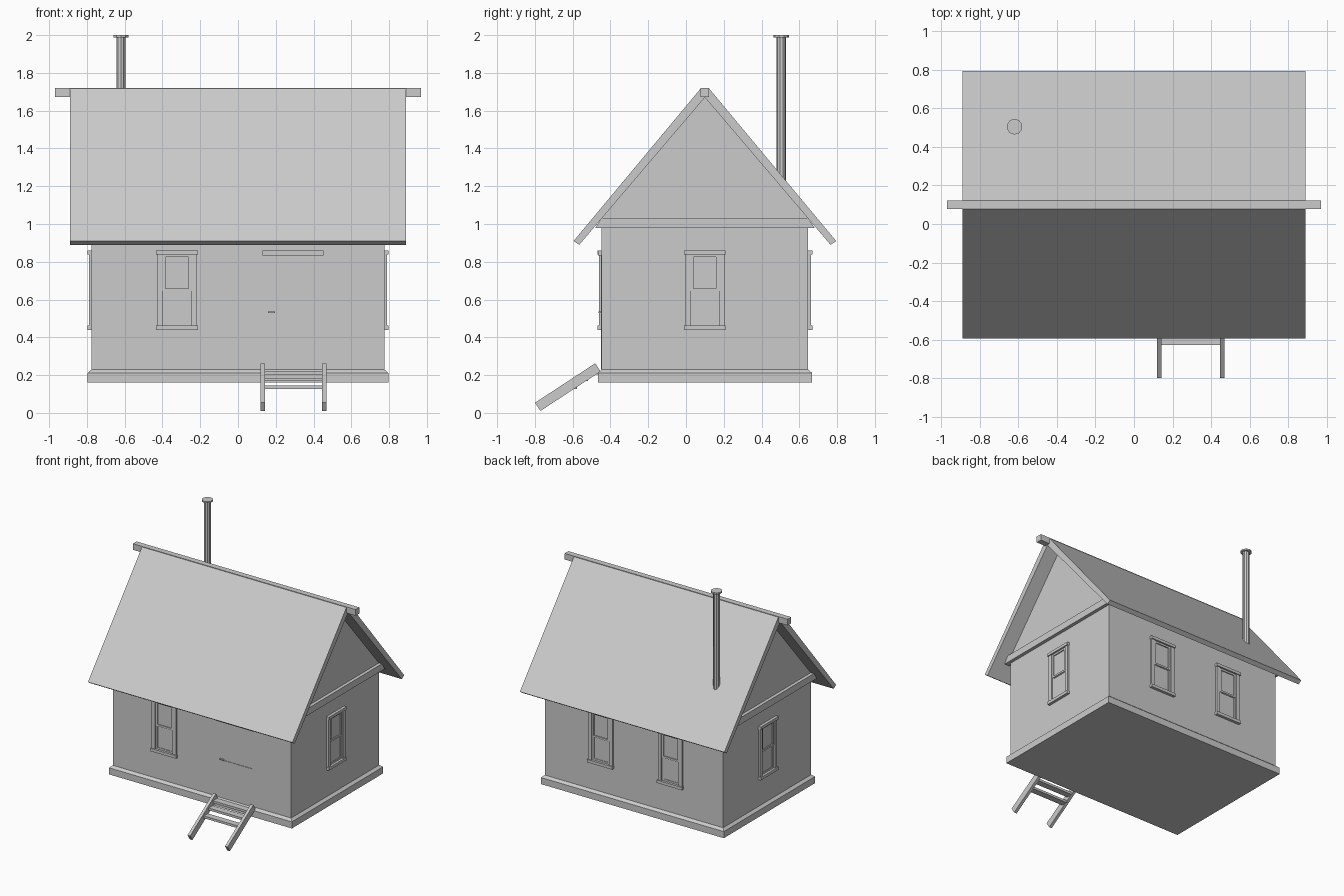
import bpy, bmesh, math
from mathutils import Matrix, Vector

if "Cube" in bpy.data.objects:
    bpy.data.objects.remove(bpy.data.objects["Cube"])

CY = 0.1                 # ridge line / house centre in y
WX, WY = 0.776, 0.547    # wall half sizes


def add(name, bm):
    bmesh.ops.recalc_face_normals(bm, faces=bm.faces[:])
    me = bpy.data.meshes.new(name)
    bm.to_mesh(me)
    bm.free()
    ob = bpy.data.objects.new(name, me)
    bpy.context.collection.objects.link(ob)
    return ob


def put_box(bm, lo, hi, mat=Matrix()):
    lo, hi = Vector(lo), Vector(hi)
    m = mat @ Matrix.Translation((lo + hi) / 2) @ Matrix.Diagonal((*(hi - lo), 1))
    bmesh.ops.create_cube(bm, size=1, matrix=m)


def boxes(name, items, mat=Matrix()):
    bm = bmesh.new()
    for lo, hi in items:
        put_box(bm, lo, hi, mat)
    return add(name, bm)


def prism(name, profile, x0, x1):
    # extrude a (y, z) profile along x
    bm = bmesh.new()
    f = bm.faces.new([bm.verts.new((x0, y, z)) for y, z in profile])
    r = bmesh.ops.extrude_face_region(bm, geom=[f])
    vs = [v for v in r["geom"] if isinstance(v, bmesh.types.BMVert)]
    bmesh.ops.translate(bm, verts=vs, vec=(x1 - x0, 0, 0))
    return add(name, bm)


def tube(name, x, y, z0, z1, r, n):
    bm = bmesh.new()
    bmesh.ops.create_cone(bm, cap_ends=True, segments=n, radius1=r, radius2=r, depth=z1 - z0,
                          matrix=Matrix.Translation((x, y, (z0 + z1) / 2)))
    return add(name, bm)


# walls with gables
prism("walls", [(CY - WY, 0.17), (CY + WY, 0.17), (CY + WY, 1.03),
                (CY, 1.67), (CY - WY, 1.03)], -WX, WX)

# base board with sloped top edge
bm = bmesh.new()
put_box(bm, (-0.796, -0.467, 0.16), (0.796, 0.667, 0.212))
top = max(bm.faces, key=lambda f: f.calc_center_median().z)
r = bmesh.ops.extrude_face_region(bm, geom=[top])
bmesh.ops.delete(bm, geom=[top], context='FACES_ONLY')
for v in [g for g in r["geom"] if isinstance(g, bmesh.types.BMVert)]:
    v.co = (math.copysign(WX, v.co.x), CY + math.copysign(WY, v.co.y - CY), 0.229)
add("base_board", bm)

# roof and ridge beam
prism("roof", [(-0.595, 0.91), (0.08, 1.72), (0.12, 1.72), (0.795, 0.91),
               (0.765, 0.89), (0.1, 1.67), (-0.565, 0.89)], -0.89, 0.89)
boxes("ridge_beam", [((-0.97, 0.077, 1.673), (0.97, 0.123, 1.721))])

# gable trim boards
for s, side in ((1, "right"), (-1, "left")):
    prism("gable_trim_" + side, [(-0.48, 0.98), (0.68, 0.98), (0.645, 1.033), (-0.445, 1.033)],
          s * 0.76, s * 0.802)

# stove pipe and cap
tube("stove_pipe", -0.62, 0.505, 1.2, 1.99, 0.025, 10)
tube("stove_pipe_cap", -0.62, 0.505, 1.988, 2.0, 0.041, 10)


def window(name, x, y, turn):
    # local frame: x along wall, -y outward
    m = Matrix.Translation((x, y, 0)) @ Matrix.Rotation(turn, 4, 'Z')
    boxes(name + "_frame", [
        ((-0.11, -0.022, 0.44), (0.11, 0.005, 0.463)),
        ((-0.11, -0.022, 0.838), (0.11, 0.005, 0.86)),
        ((-0.106, -0.014, 0.463), (-0.076, 0.005, 0.838)),
        ((0.076, -0.014, 0.463), (0.106, 0.005, 0.838))], m)
    sash = []
    for z0, z1, d in ((0.463, 0.655, 0.004), (0.645, 0.838, 0.008)):
        sash += [((-0.076, -d, z0), (-0.06, 0.005, z1)), ((0.06, -d, z0), (0.076, 0.005, z1)),
                 ((-0.06, -d, z0), (0.06, 0.005, z0 + 0.014)),
                 ((-0.06, -d, z1 - 0.014), (0.06, 0.005, z1))]
    boxes(name + "_sash", sash, m)


window("front_window", -0.323, CY - WY, 0)
window("right_window", WX, CY, math.pi / 2)
window("left_window", -WX, CY, -math.pi / 2)
window("back_window_a", 0.285, CY + WY, math.pi)
window("back_window_b", -0.323, CY + WY, math.pi)

# two-part door, head board and handle
F = CY - WY
boxes("door", [((0.15, F - 0.004, 0.229), (0.437, F + 0.01, 0.527)),
               ((0.15, F - 0.004, 0.531), (0.437, F + 0.01, 0.832))])
boxes("door_head", [((0.13, F - 0.02, 0.832), (0.453, F + 0.01, 0.86))])
boxes("door_handle", [((0.16, F - 0.016, 0.53), (0.195, F, 0.538))])

# entry steps: two sloped stringers and treads
a, b = Vector((0, -0.785, 0.032)), Vector((0, -0.466, 0.241))
d = b - a
tilt = Matrix.Translation((a + b) / 2) @ Matrix.Rotation(math.atan2(d.z, d.y), 4, 'X')
h = d.length / 2
for name, x in (("step_stringer_left", 0.12), ("step_stringer_right", 0.446)):
    boxes(name, [((x, -h, -0.026), (x + 0.023, h, 0.026))], tilt)
boxes("step_treads", [((0.14, y - 0.025, z - 0.009), (0.45, y + 0.025, z + 0.009))
                      for y, z in ((-0.602, 0.136), (-0.545, 0.177), (-0.49, 0.213))])
